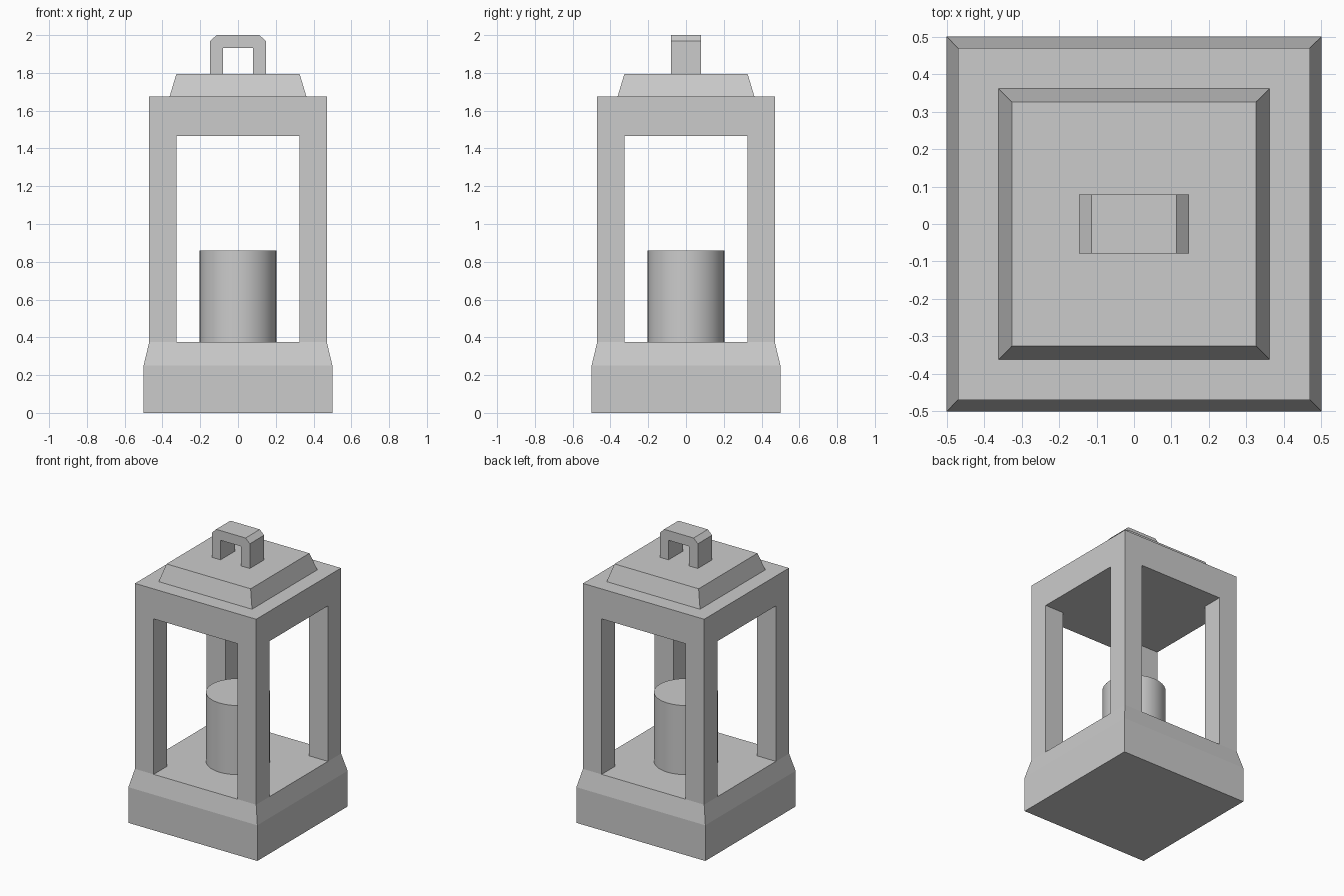
import bpy
import bmesh
import math

if "Cube" in bpy.data.objects:
    bpy.data.objects.remove(bpy.data.objects["Cube"])


def make_object(name, bm):
    bmesh.ops.recalc_face_normals(bm, faces=bm.faces)
    mesh = bpy.data.meshes.new(name)
    bm.to_mesh(mesh)
    bm.free()
    obj = bpy.data.objects.new(name, mesh)
    bpy.context.collection.objects.link(obj)
    return obj


def square_stack(name, sections):
    """Closed solid through square sections given as (z, half_x, half_y)."""
    bm = bmesh.new()
    rings = [[bm.verts.new((sx * hx, sy * hy, z))
              for sx, sy in ((-1, -1), (1, -1), (1, 1), (-1, 1))]
             for z, hx, hy in sections]
    for a, b in zip(rings, rings[1:]):
        for i in range(4):
            j = (i + 1) % 4
            bm.faces.new((a[i], a[j], b[j], b[i]))
    bm.faces.new(rings[0])
    bm.faces.new(rings[-1])
    return make_object(name, bm)


FLOOR, LINTEL, ROOF = 0.375, 1.465, 1.795

# Lantern housing: base, tapered sill, body and roof cap
housing = square_stack("lantern_housing", [
    (0, 0.5, 0.5), (0.25, 0.5, 0.5), (FLOOR, 0.47, 0.47),
    (1.675, 0.47, 0.47), (1.675, 0.362, 0.362), (ROOF, 0.326, 0.326)])

# Window openings cut through in both directions
for hx, hy in ((0.7, 0.325), (0.325, 0.7)):
    cutter = square_stack("window_cutter", [(FLOOR, hx, hy), (LINTEL, hx, hy)])
    cutter.hide_render = True
    mod = housing.modifiers.new("window", 'BOOLEAN')
    mod.operation = 'DIFFERENCE'
    mod.solver = 'EXACT'
    mod.object = cutter
    bpy.context.view_layer.objects.active = housing
    bpy.ops.object.modifier_apply(modifier=mod.name)
    bpy.data.objects.remove(cutter)

# Handle: chamfered arch profile extruded along y
half = [(0.08, ROOF), (0.147, ROOF), (0.147, 1.968), (0.114, 2.0)]
profile = half + [(-x, z) for x, z in reversed(half)] + [(-0.08, 1.932), (0.08, 1.932)]
bm = bmesh.new()
face = bm.faces.new([bm.verts.new((x, -0.079, z)) for x, z in profile])
ext = bmesh.ops.extrude_face_region(bm, geom=[face])
bmesh.ops.translate(bm, vec=(0, 0.158, 0),
                    verts=[v for v in ext["geom"] if isinstance(v, bmesh.types.BMVert)])
make_object("carry_handle", bm)

# Candle
bpy.ops.mesh.primitive_cylinder_add(vertices=32, radius=0.204, depth=0.86 - FLOOR,
                                    location=(0, 0, (0.86 + FLOOR) / 2))
candle = bpy.context.object
candle.name = "candle"
bpy.ops.object.shade_smooth_by_angle(angle=math.radians(30))
